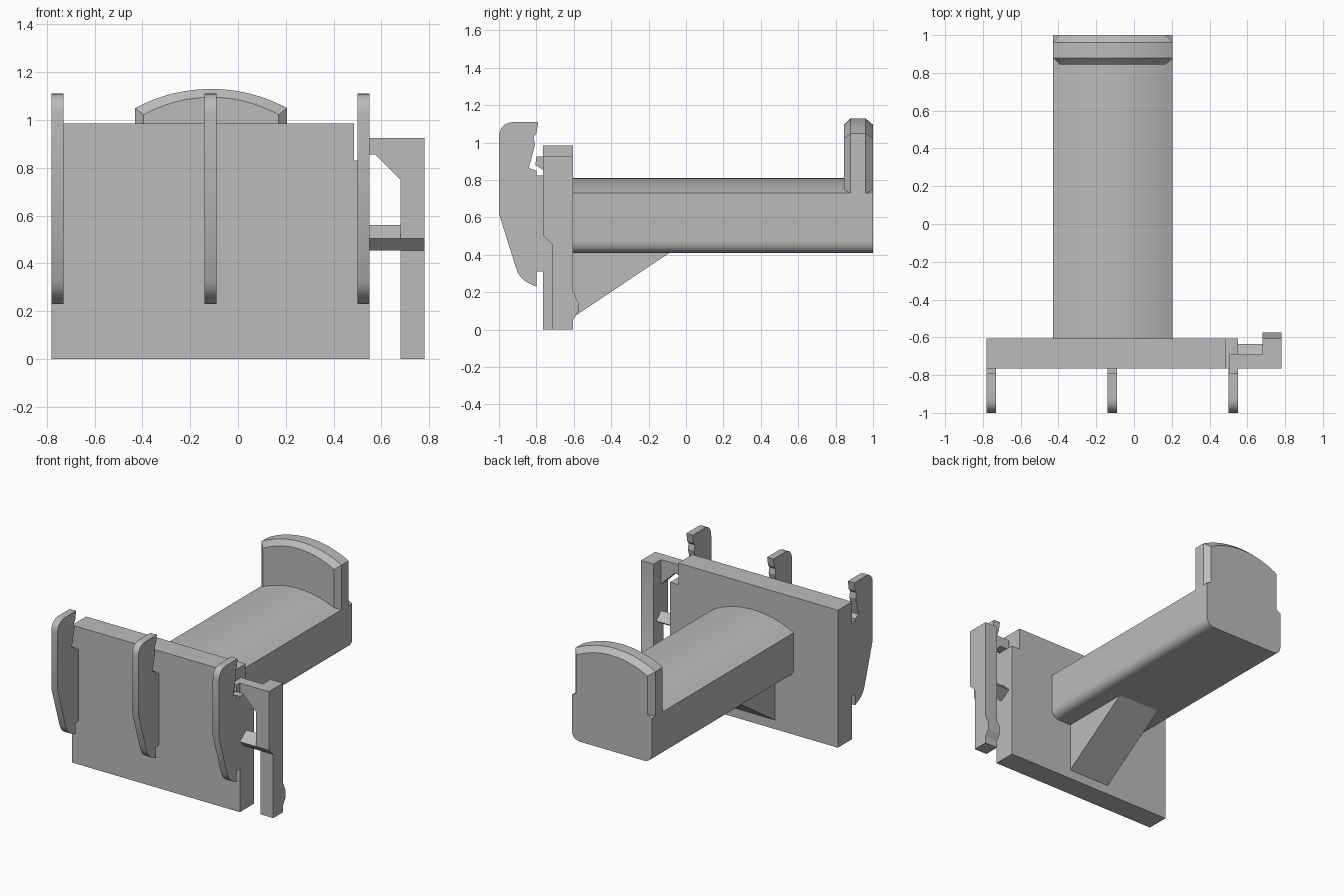
import bpy, bmesh, math
from mathutils import Vector

if "Cube" in bpy.data.objects:
    bpy.data.objects.remove(bpy.data.objects["Cube"], do_unlink=True)

grey = bpy.data.materials.new("plain grey")
grey.use_nodes = True
colour = (0.5, 0.5, 0.5, 1)
grey.diffuse_color = colour
grey.node_tree.nodes["Principled BSDF"].inputs["Base Color"].default_value = colour


def loft(name, sections):
    """Skin matching closed rings of points and cap both ends."""
    bm = bmesh.new()
    rings = [[bm.verts.new(p) for p in ring] for ring in sections]
    n = len(rings[0])
    for a, b in zip(rings, rings[1:]):
        for i in range(n):
            bm.faces.new((a[i], a[(i + 1) % n], b[(i + 1) % n], b[i]))
    bm.faces.new(rings[0])
    bm.faces.new(rings[-1])
    bmesh.ops.recalc_face_normals(bm, faces=bm.faces)
    mesh = bpy.data.meshes.new(name)
    bm.to_mesh(mesh)
    bm.free()
    mesh.materials.append(grey)
    obj = bpy.data.objects.new(name, mesh)
    bpy.context.collection.objects.link(obj)
    bpy.ops.object.select_all(action="DESELECT")
    obj.select_set(True)
    bpy.context.view_layer.objects.active = obj
    bpy.ops.object.shade_smooth_by_angle(angle=math.radians(25))
    return obj


def along_x(name, profile, x0, x1):
    return loft(name, [[(x, y, z) for y, z in profile] for x in (x0, x1)])


def along_y(name, profile, y0, y1):
    return loft(name, [[(x, y, z) for x, z in profile] for y in (y0, y1)])


def fillet(corner, before, after, radius, steps=8):
    """Rounded corner as a short quadratic curve."""
    c, a, b = Vector(corner), Vector(before), Vector(after)
    p, q = c + (a - c).normalized() * radius, c + (b - c).normalized() * radius
    ts = [i / steps for i in range(steps + 1)]
    return [tuple(p * (1 - t) ** 2 + c * 2 * t * (1 - t) + q * t * t) for t in ts]


def arch(x0, x1, edge, crown, steps=24):
    """Shallow circular arc from x1 back to x0."""
    half, rise = (x1 - x0) / 2, crown - edge
    r = (half * half + rise * rise) / (2 * rise)
    a = math.asin(half / r)
    angles = [a - 2 * a * i / steps for i in range(steps + 1)]
    return [((x0 + x1) / 2 + r * math.sin(t), crown - r + r * math.cos(t)) for t in angles]


FRONT, BACK = -0.765, -0.605
LEFT, RIGHT = -0.43, 0.205

# Back plate with a notch in its upper corner
along_y("back_plate", [(-0.78, 0), (0.55, 0), (0.55, 0.83), (0.485, 0.83),
                       (0.485, 0.985), (-0.78, 0.985)], FRONT, BACK)

# Three hooks on the front
hook = [(-0.79, 1.11)]
hook += fillet((-1, 1.11), (-0.79, 1.11), (-1, 0.62), 0.085)
hook += [(-1, 0.62)]
hook += fillet((-0.89, 0.27), (-1, 0.62), (-0.8, 0.23), 0.06)
hook += [(-0.8, 0.23), (-0.8, 0.31), (FRONT, 0.31), (FRONT, 0.825), (-0.8, 0.825),
         (-0.8, 0.85), (-0.84, 0.865), (-0.807, 0.99), (-0.815, 1.03), (-0.8, 1.05)]
for label, x in (("right", -0.78), ("middle", -0.14), ("left", 0.5)):
    along_x(label + "_hook", hook, x, x + 0.05)

# Display beam with an arched top and rounded lower edges
low = 0.41
beam = fillet((LEFT, low), (LEFT, 0.73), (RIGHT, low), 0.07)
beam += fillet((RIGHT, low), (LEFT, low), (RIGHT, 0.73), 0.07)
beam += arch(LEFT, RIGHT, 0.73, 0.81)
along_y("beam", beam, BACK, 1)

# Raised end stop, chamfered around both faces
rings = []
for y, inset in ((0.845, 0.035), (0.88, 0), (0.96, 0), (1, 0.035)):
    x0, x1 = LEFT + inset, RIGHT - inset
    outline = [(x0, 0.73), (x1, 0.73)] + arch(x0, x1, 1.05 - inset * 0.8, 1.13 - inset)
    rings.append([(x, y, z) for x, z in outline])
loft("end_stop", rings)

# Sloping brace under the beam
along_x("brace", [(BACK, 0.065), (BACK, low), (-0.09, low)], -0.28, 0.045)

# Release latch: upright, arm, nub and wedge
along_x("latch_upright", [(FRONT, 0.925), (FRONT, 0.505), (-0.715, 0.455), (-0.715, 0),
                          (BACK, 0), (BACK, 0.05), (-0.575, 0.095), (-0.575, 0.145),
                          (BACK, 0.21), (BACK, 0.925)], 0.68, 0.78)
along_y("latch_arm", [(0.505, 0.925), (0.505, 0.855), (0.575, 0.855), (0.68, 0.75),
                      (0.68, 0.925)], FRONT, -0.69)
along_x("latch_nub", [(FRONT, 0.925), (-0.8, 0.925), (-0.805, 0.88), (FRONT, 0.855)],
        0.505, 0.55)
along_x("latch_wedge", [(FRONT, 0.505), (-0.715, 0.455), (-0.635, 0.505), (-0.69, 0.56)],
        0.55, 0.68)
